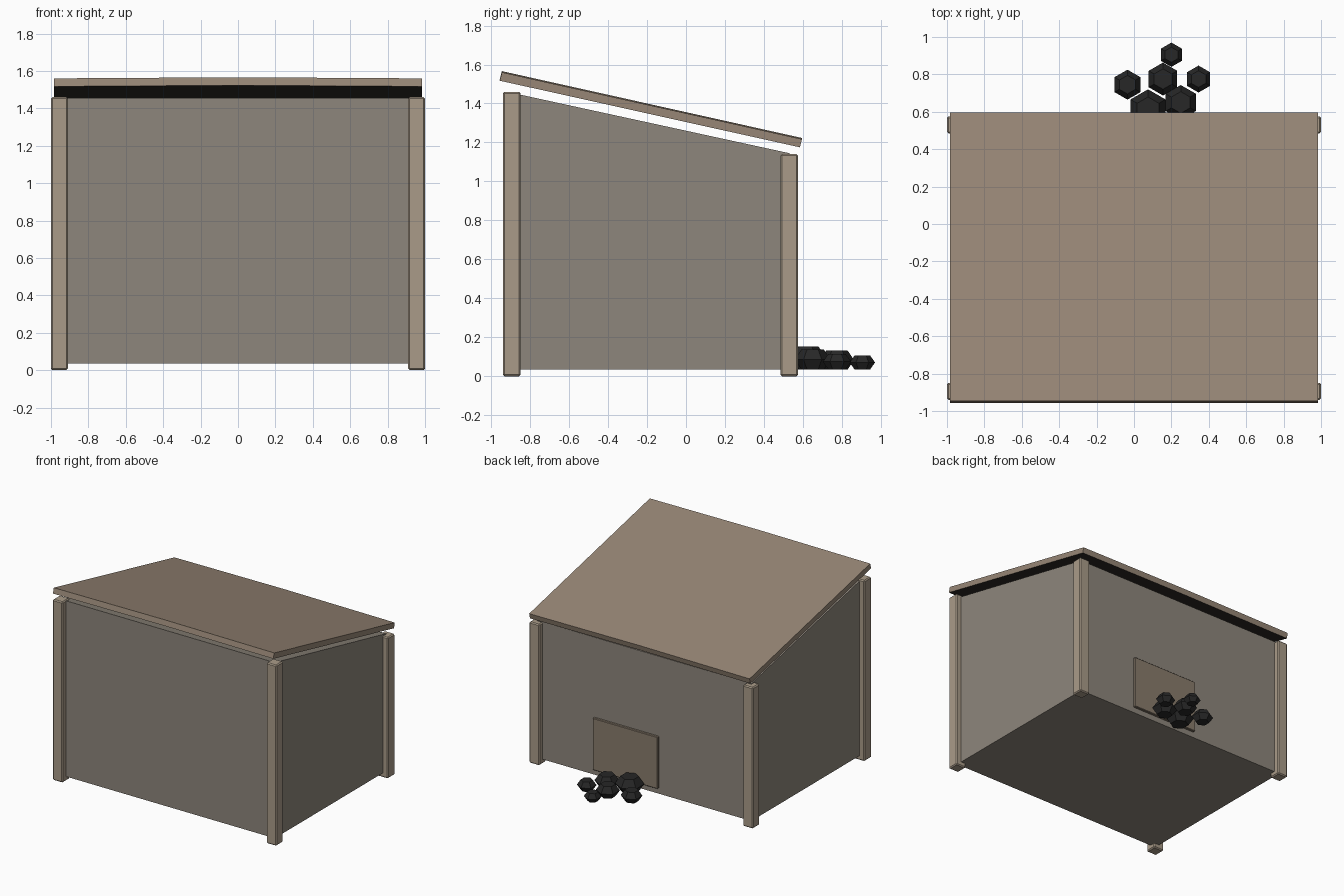
import bpy, bmesh, math

if "Cube" in bpy.data.objects:
    bpy.data.objects.remove(bpy.data.objects["Cube"])


def material(name, rgb):
    m = bpy.data.materials.new(name)
    m.diffuse_color = (*rgb, 1)
    m.use_nodes = True
    m.node_tree.nodes["Principled BSDF"].inputs["Base Color"].default_value = m.diffuse_color
    return m


WALL = material("weathered_board", (0.27, 0.24, 0.20))
POST = material("pale_timber", (0.40, 0.33, 0.25))
ROOF = material("roof_board", (0.31, 0.24, 0.18))
HATCH = material("hatch_board", (0.25, 0.20, 0.15))
DARK = material("dark_underside", (0.03, 0.025, 0.02))
COAL = material("coal_black", (0.02, 0.02, 0.02))


def finish(name, bm, *mats):
    bmesh.ops.recalc_face_normals(bm, faces=bm.faces)
    mesh = bpy.data.meshes.new(name)
    bm.to_mesh(mesh)
    bm.free()
    for m in mats:
        mesh.materials.append(m)
    ob = bpy.data.objects.new(name, mesh)
    bpy.context.collection.objects.link(ob)
    return ob


def loft(rings):
    """Skin a row of equal point rings and cap both ends."""
    bm = bmesh.new()
    loops = [[bm.verts.new(p) for p in ring] for ring in rings]
    n = len(loops[0])
    for a, b in zip(loops, loops[1:]):
        for i in range(n):
            j = (i + 1) % n
            bm.faces.new((a[i], a[j], b[j], b[i]))
    bm.faces.new(loops[0])
    bm.faces.new(loops[-1])
    bmesh.ops.recalc_face_normals(bm, faces=bm.faces)
    return bm


def profile_loft(profile, stations):
    """Sweep a (y, z) profile along x; each station is (x, lift)."""
    return loft([[(x, y, z + lift) for y, z in profile] for x, lift in stations])


def box(name, lo, hi, mat, bevel=0.0):
    (x0, y0, z0), (x1, y1, z1) = lo, hi
    profile = [(y0, z0), (y1, z0), (y1, z1), (y0, z1)]
    bm = profile_loft(profile, [(x0, 0), (x1, 0)])
    ob = finish(name, bm, mat)
    if bevel:
        mod = ob.modifiers.new("worn_edges", 'BEVEL')
        mod.width = bevel
        mod.segments = 1
    return ob


# Bunker body with sloping top
body = [(-0.895, 0.035), (0.53, 0.035), (0.53, 1.145), (-0.895, 1.455)]
finish("bunker_body", profile_loft(body, [(-0.955, 0), (0.955, 0)]), WALL)

# Corner posts, taller at the front
for side, x0 in (("left", -1.0), ("right", 0.91)):
    for end, y0, h in (("front", -0.94, 1.46), ("back", 0.485, 1.14)):
        box(f"{end}_{side}_post", (x0, y0, 0), (x0 + 0.09, y0 + 0.09, h), POST, 0.008)

# Lean-to roof, slightly crowned along the middle, dark underneath
slab = [(-0.945, 1.56), (0.595, 1.217), (0.585, 1.175), (-0.956, 1.517)]
bm = profile_loft(slab, [(-0.985, 0), (0, 0.006), (0.985, 0)])
for f in bm.faces:
    f.material_index = int(f.normal.z < -0.5)
finish("lean_to_roof", bm, ROOF, DARK)

# Hatch on the back wall
box("coal_hatch", (-0.13, 0.52, 0.08), (0.45, 0.55, 0.50), HATCH, 0.004)

# Coal lumps: squat six-sided nuggets (x, y, radius)
lumps = [(0.20, 0.905, 0.065), (-0.035, 0.745, 0.08), (0.155, 0.775, 0.088),
         (0.345, 0.775, 0.072), (0.075, 0.612, 0.108), (0.25, 0.65, 0.093)]
for i, (x, y, r) in enumerate(lumps):
    rings = []
    for scale, level in ((0.62, 0), (1, 0.55), (0.62, 1.1)):
        rings.append([(x + r * scale * math.sin(k * math.pi / 3),
                       y + r * scale * math.cos(k * math.pi / 3),
                       0.035 + r * level) for k in range(6)])
    finish(f"coal_lump_{i + 1}", loft(rings), COAL)
